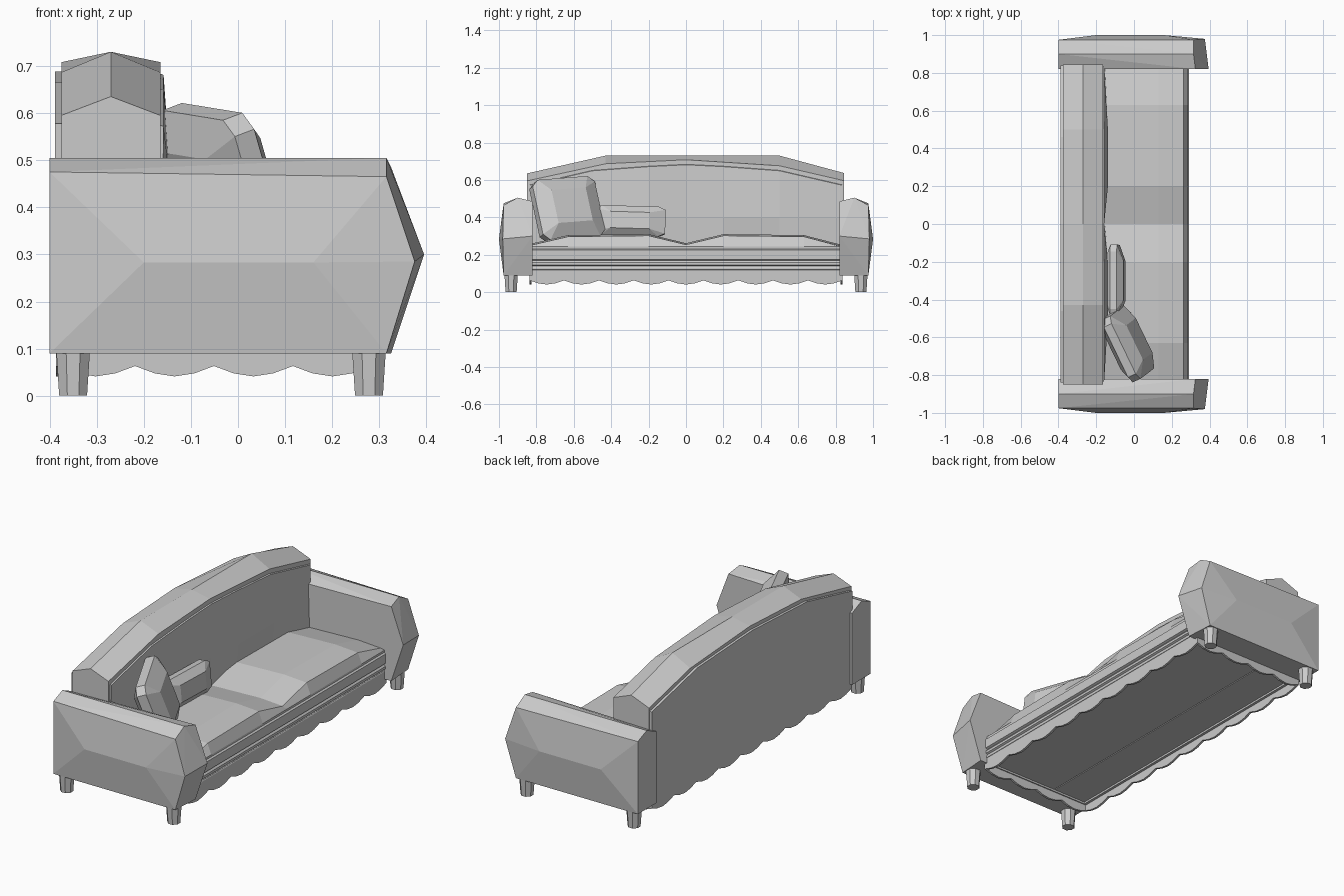
import bpy, bmesh, math
from mathutils import Matrix, Vector

if "Cube" in bpy.data.objects:
    bpy.data.objects.remove(bpy.data.objects["Cube"])


def finish(name, bm):
    bmesh.ops.recalc_face_normals(bm, faces=bm.faces)
    me = bpy.data.meshes.new(name)
    bm.to_mesh(me)
    bm.free()
    ob = bpy.data.objects.new(name, me)
    bpy.context.collection.objects.link(ob)
    return ob


def hull(name, pts):
    bm = bmesh.new()
    for p in pts:
        bm.verts.new(p)
    bmesh.ops.convex_hull(bm, input=bm.verts)
    bmesh.ops.dissolve_limit(bm, angle_limit=0.02, verts=bm.verts, edges=bm.edges)
    return finish(name, bm)


def loft(name, rings):
    # closed cross-sections joined in order, ends capped
    bm = bmesh.new()
    vs = [[bm.verts.new(p) for p in r] for r in rings]
    n = len(vs[0])
    for a, b in zip(vs, vs[1:]):
        for i in range(n):
            j = (i + 1) % n
            bm.faces.new((a[i], a[j], b[j], b[i]))
    bm.faces.new(vs[0])
    bm.faces.new(vs[-1])
    return finish(name, bm)


def section(y, prof):
    return [(x, y, z) for x, z in prof]


def crown(y):
    # height of the back's shoulder line along its length
    y = abs(y)
    knots = [(0, .708), (.46, .685), (.85, .595)]
    for (a, za), (b, zb) in zip(knots, knots[1:]):
        if y <= b:
            return za + (zb - za) * (y - a) / (b - a)
    return .595


# arms: bulging front and outer faces, ridged top
for s, side in ((-1, "left"), (1, "right")):
    pts = [(-.4, .82, .09), (-.4, .82, .47), (-.4, .90, .505), (-.4, .975, .475), (-.4, .975, .09),
           (.325, .82, .09), (.395, .82, .30), (.325, .82, .485), (.315, .90, .505),
           (.315, .975, .465), (.375, .98, .285), (.315, .975, .09),
           (-.2, 1, .283), (.16, 1, .283)]
    hull(side + "_arm", [(x, s * y, z) for x, y, z in pts])

# legs: short tapered octagonal posts
for x in (-.35, .278):
    for y in (-.935, .935):
        bm = bmesh.new()
        bmesh.ops.create_cone(bm, cap_ends=True, segments=8, radius1=.032, radius2=.039, depth=.1,
                              matrix=Matrix.Translation((x, y, .05)) @ Matrix.Rotation(math.pi / 8, 4, 'Z'))
        finish("leg", bm)

# backrest with peaked, arched crown
rings = []
for y, t in ((-.85, .635), (-.43, .73), (0, .73), (.5, .73), (.845, .637)):
    s = crown(y)
    rings.append(section(y, [(-.375, .1), (-.375, s), (-.27, t), (-.165, s), (-.165, .1)]))
loft("backrest", rings)

# rear panel under the crown
loft("rear_panel", [section(y, [(-.388, .09), (-.388, crown(y) - .02), (-.36, crown(y) - .02), (-.36, .09)])
                    for y in (-.84, -.46, 0, .46, .84)])

# back cushions meeting in a crease at the middle
rings = []
for y, b in ((-.835, -.16), (-.5, -.138), (-.2, -.138), (0, -.16), (.2, -.138), (.5, -.138), (.835, -.16)):
    top = crown(y) - .012
    rings.append(section(y, [(-.2, .2), (-.2, top), (-.158, top - .015), (b, .4), (-.155, .22)]))
loft("back_cushions", rings)

# seat cushions with a dip between them
rings = []
for y, h in ((-.825, .26), (-.63, .305), (-.2, .31), (0, .262), (.2, .31), (.63, .305), (.825, .255)):
    rings.append(section(y, [(-.165, .2), (-.165, h - .01), (.13, h), (.262, h - .008),
                             (.285, .243), (.282, .2)]))
loft("seat_cushions", rings)

# seat base with stepped front moulding
prof = [(-.16, .1), (-.16, .23), (.28, .235), (.292, .225), (.292, .175), (.28, .17),
        (.29, .158), (.29, .145), (.28, .14), (.286, .13), (.286, .12), (.275, .115), (.275, .1)]
loft("seat_base", [section(y, prof) for y in (-.825, .825)])


# scalloped skirt strips hanging around the base
def skirt(name, start, end, count):
    a, b = Vector(start), Vector(end)
    d = (b - a).normalized()
    inward = Vector((-d.y, d.x)) * .012
    steps = count * 4
    rings = []
    for i in range(steps + 1):
        p = a.lerp(b, i / steps)
        z = .063 - .022 * abs(math.sin(math.pi * i / 4))
        q = p + inward
        rings.append([(p.x, p.y, .135), (p.x, p.y, z), (q.x, q.y, z), (q.x, q.y, .135)])
    loft(name, rings)


corners = [(-.386, -.838), (.284, -.838), (.284, .838), (-.386, .838)]
for i, (name, n) in enumerate((("left_skirt", 4), ("front_skirt", 9), ("right_skirt", 4), ("back_skirt", 9))):
    skirt(name, corners[i], corners[(i + 1) % 4], n)


# throw pillows: soft faceted slabs
def pillow(name, centre, wide, normal, w, h, t):
    W = Vector(wide).normalized()
    N = Vector(normal)
    N = (N - W * N.dot(W)).normalized()
    U = N.cross(W)
    if U.z < 0:
        U = -U
    c = Vector(centre)
    pts = []
    for a in (-1, 1):
        for b in (-1, 1):
            for k, l, d in ((1, .8, .35), (.8, 1, .35), (.55, .55, 1)):
                for s in (-1, 1):
                    pts.append(c + W * (a * k * w) + U * (b * l * h) + N * (s * d * t))
    hull(name, pts)


pillow("large_pillow", (-.03, -.635, .443), (.43, -.89, -.07), (.84, .42, .33), .185, .17, .068)
pillow("small_pillow", (-.1, -.3, .38), (0, 1, -.03), (1, 0, .12), .19, .08, .05)
